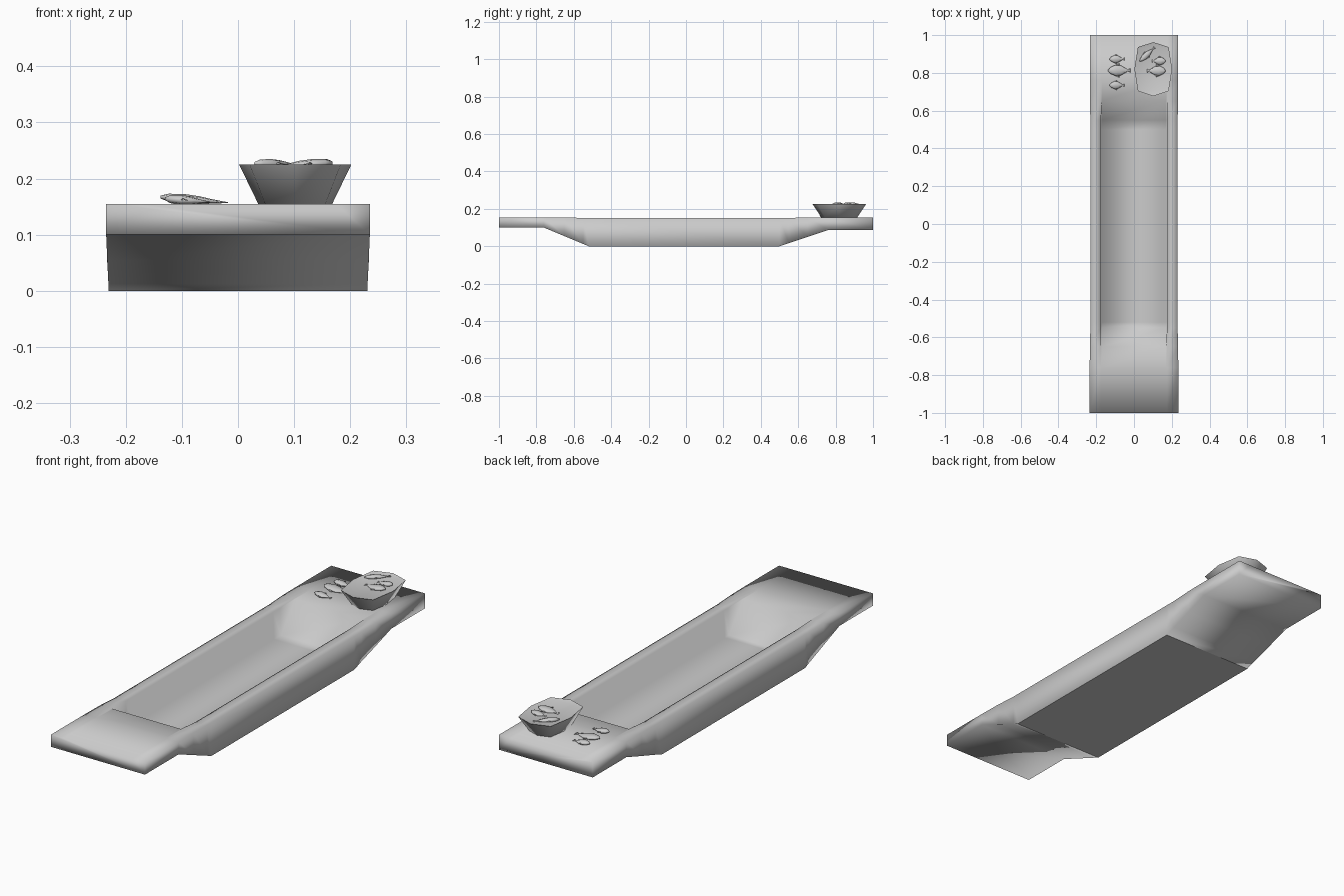
import bpy
import bmesh
from math import cos, sin, pi, radians, copysign
from mathutils import Matrix, Vector

cube = bpy.data.objects.get("Cube")
if cube:
    bpy.data.objects.remove(cube, do_unlink=True)

grey = bpy.data.materials.new("plain grey")
grey.use_nodes = True
grey.diffuse_color = (0.6, 0.6, 0.6, 1)
bsdf = next(n for n in grey.node_tree.nodes if n.type == "BSDF_PRINCIPLED")
bsdf.inputs["Base Color"].default_value = grey.diffuse_color
bsdf.inputs["Roughness"].default_value = 0.9


def finish(name, bm):
    """Turn a bmesh into a smooth shaded object."""
    bmesh.ops.recalc_face_normals(bm, faces=bm.faces)
    for face in bm.faces:
        face.smooth = True
    mesh = bpy.data.meshes.new(name)
    bm.to_mesh(mesh)
    bm.free()
    mesh.materials.append(grey)
    obj = bpy.data.objects.new(name, mesh)
    bpy.context.collection.objects.link(obj)
    return obj


def loft(bm, rings):
    """Skin closed rings of points and cap both ends."""
    rows = [[bm.verts.new(p) for p in ring] for ring in rings]
    for a, b in zip(rows, rows[1:]):
        for i in range(len(a)):
            j = (i + 1) % len(a)
            bm.faces.new((a[i], a[j], b[j], b[i]))
    bm.faces.new(rows[0])
    bm.faces.new(rows[-1])
    return rows


# Boat hull: stations of (y, half width, underside, rim height, floor height)
TOP, MID, DEEP = 0.155, 0.151, 0.03
RIM, FLOOR = 0.175, 0.17
stations = [(-1, 0.235, 0.10, TOP, TOP), (-0.76, 0.235, 0.10, TOP, TOP),
            (-0.65, 0.233, 0.054, TOP, TOP), (-0.55, 0.231, 0.0125, MID, DEEP),
            (-0.52, 0.231, 0, MID, DEEP), (0.5, 0.231, 0, MID, DEEP),
            (0.55, 0.231, 0.017, MID, DEEP), (0.65, 0.233, 0.05, TOP, TOP),
            (0.76, 0.234, 0.087, TOP, TOP), (1, 0.234, 0.087, TOP, TOP)]
bm = bmesh.new()
rings = []
for y, half, low, rim, floor in stations:
    side = [(half, low), (half, rim), (RIM, rim), (FLOOR, floor)]
    rings.append([(-x, y, z) for x, z in side] + [(x, y, z) for x, z in reversed(side)])
rows = loft(bm, rings)

# Crisp outline of the flat underside
front, back = rows[4], rows[5]
for a, b in ((front[0], front[7]), (back[0], back[7]),
             (front[0], back[0]), (front[7], back[7])):
    bm.edges.get((a, b)).smooth = False
finish("hull", bm)


# Eight sided squarish oval bowl, filled nearly to the lip
def oval(rx, ry, z):
    def soft(v):
        return 0 if abs(v) < 0.01 else copysign(abs(v) ** 0.6, v)
    return [(0.102 + rx * soft(cos(i * pi / 4)), 0.82 + ry * soft(sin(i * pi / 4)), z)
            for i in range(8)]


bm = bmesh.new()
rows = loft(bm, [oval(0.066, 0.096, TOP), oval(0.1, 0.143, 0.225),
                 oval(0.094, 0.136, 0.222)])
for i in range(8):
    bm.edges.get((rows[1][i - 1], rows[1][i])).smooth = False
finish("bowl", bm)


# Fish: nose at the origin, tail along +x
BODY = [(0, 0.1, 0.3), (0.12, 0.6, 0.8), (0.35, 1, 1), (0.58, 0.85, 0.8),
        (0.78, 0.4, 0.4), (0.88, 0.12, 0.25), (1, 0.4, 0.1)]


def fish(name, nose, length, width, angle, droop=0.006):
    bm = bmesh.new()
    rings = []
    for t, w, h in BODY:
        ring = [(t * length, w * width * cos(a * pi / 4),
                 h * 0.009 * sin(a * pi / 4) - droop * t) for a in range(8)]
        rings.append(ring)
    loft(bm, rings)
    # Small swept side fins
    for s in (-1, 1):
        pts = [(0.3, 0.9, 0), (0.52, 0.85, 0), (0.5, 1.25, 0), (0.4, 0.9, 0.003)]
        v = [bm.verts.new((x * length, s * y * width, z - droop * x)) for x, y, z in pts]
        for a, b, c in ((0, 1, 2), (0, 1, 3), (1, 2, 3), (0, 2, 3)):
            bm.faces.new((v[a], v[b], v[c]))
    bm.transform(Matrix.Translation(Vector(nose)) @ Matrix.Rotation(radians(angle), 4, "Z"))
    finish(name, bm)


fish("board_fish_back", (-0.13, 0.873, 0.164), 0.08, 0.021, 0)
fish("board_fish_middle", (-0.138, 0.813, 0.167), 0.12, 0.03, 0, 0.01)
fish("board_fish_front", (-0.13, 0.735, 0.164), 0.08, 0.021, 0)
fish("bowl_fish_back", (0.168, 0.863, 0.228), 0.073, 0.021, 180)
fish("bowl_fish_front", (0.168, 0.811, 0.228), 0.1, 0.027, 180)
fish("bowl_fish_corner", (0.03, 0.861, 0.227), 0.108, 0.016, 43, 0.003)
